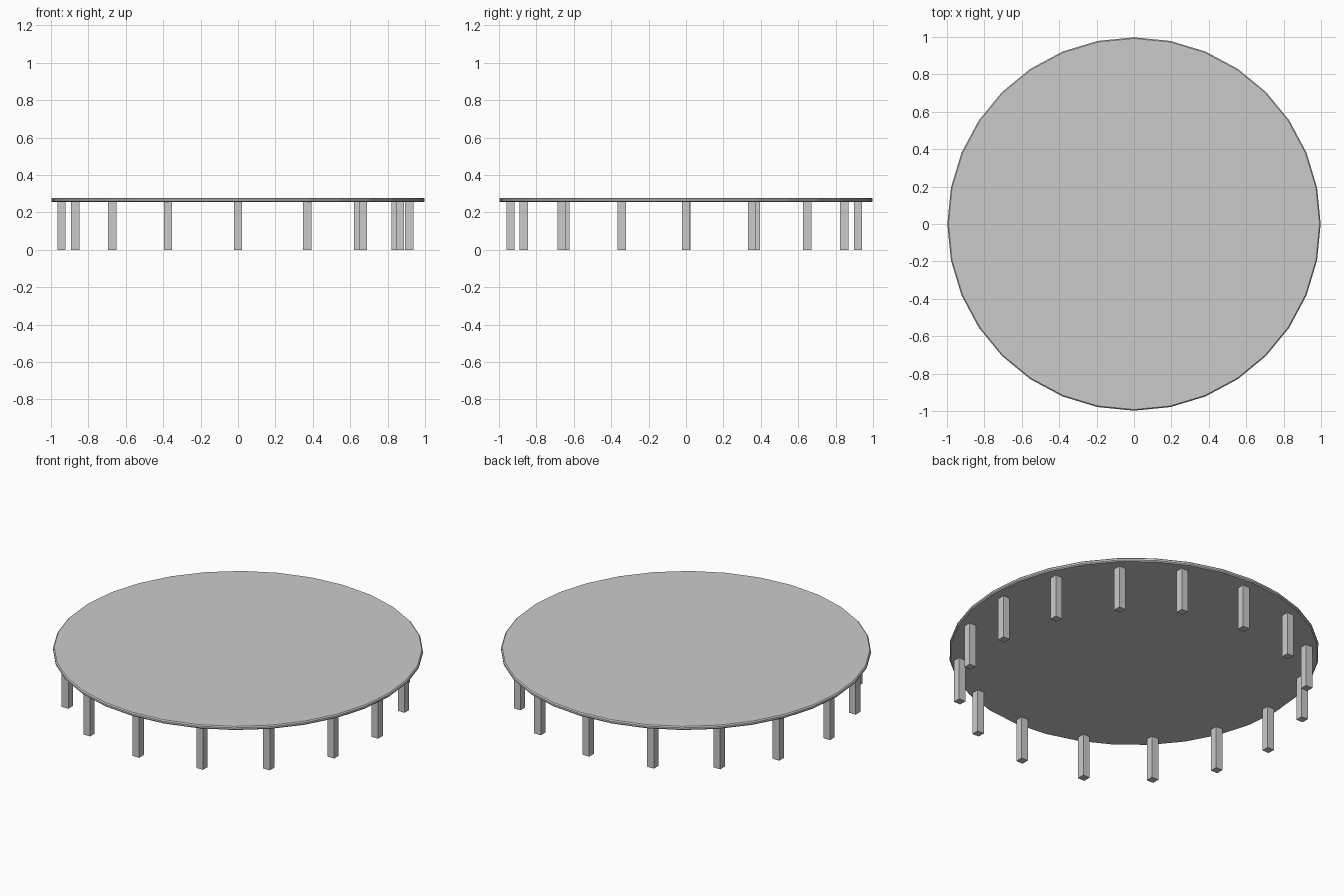
import bpy

if "Cube" in bpy.data.objects:
    bpy.data.objects.remove(bpy.data.objects["Cube"])

LEG_W, LEG_H = 0.044, 0.256
TOP_Z, THICK = 0.277, 0.022

# Round stage top: 32-sided disc with a small chamfered rim
bpy.ops.mesh.primitive_cylinder_add(vertices=32, radius=0.998, depth=THICK,
                                    location=(0, 0, TOP_Z - THICK / 2))
top = bpy.context.object
top.name = "round_top"
bevel = top.modifiers.new("rim_chamfer", 'BEVEL')
bevel.width = 0.006
bevel.segments = 1
bevel.limit_method = 'ANGLE'
bevel.angle_limit = 1.0

# Ring of sixteen square legs, slightly uneven in placement
leg_spots = [
    (0.916, 0), (0.843, 0.353), (0.643, 0.648), (0.37, 0.846),
    (0, 0.92), (-0.374, 0.846), (-0.672, 0.648), (-0.87, 0.374),
    (-0.943, 0.002), (-0.87, -0.343), (-0.672, -0.645), (-0.374, -0.867),
    (0, -0.939), (0.37, -0.867), (0.669, -0.666), (0.866, -0.343),
]
for i, (x, y) in enumerate(leg_spots, 1):
    bpy.ops.mesh.primitive_cube_add(size=1, location=(x, y, LEG_H / 2))
    leg = bpy.context.object
    leg.name = f"leg_{i:02d}"
    leg.scale = (LEG_W, LEG_W, LEG_H)
